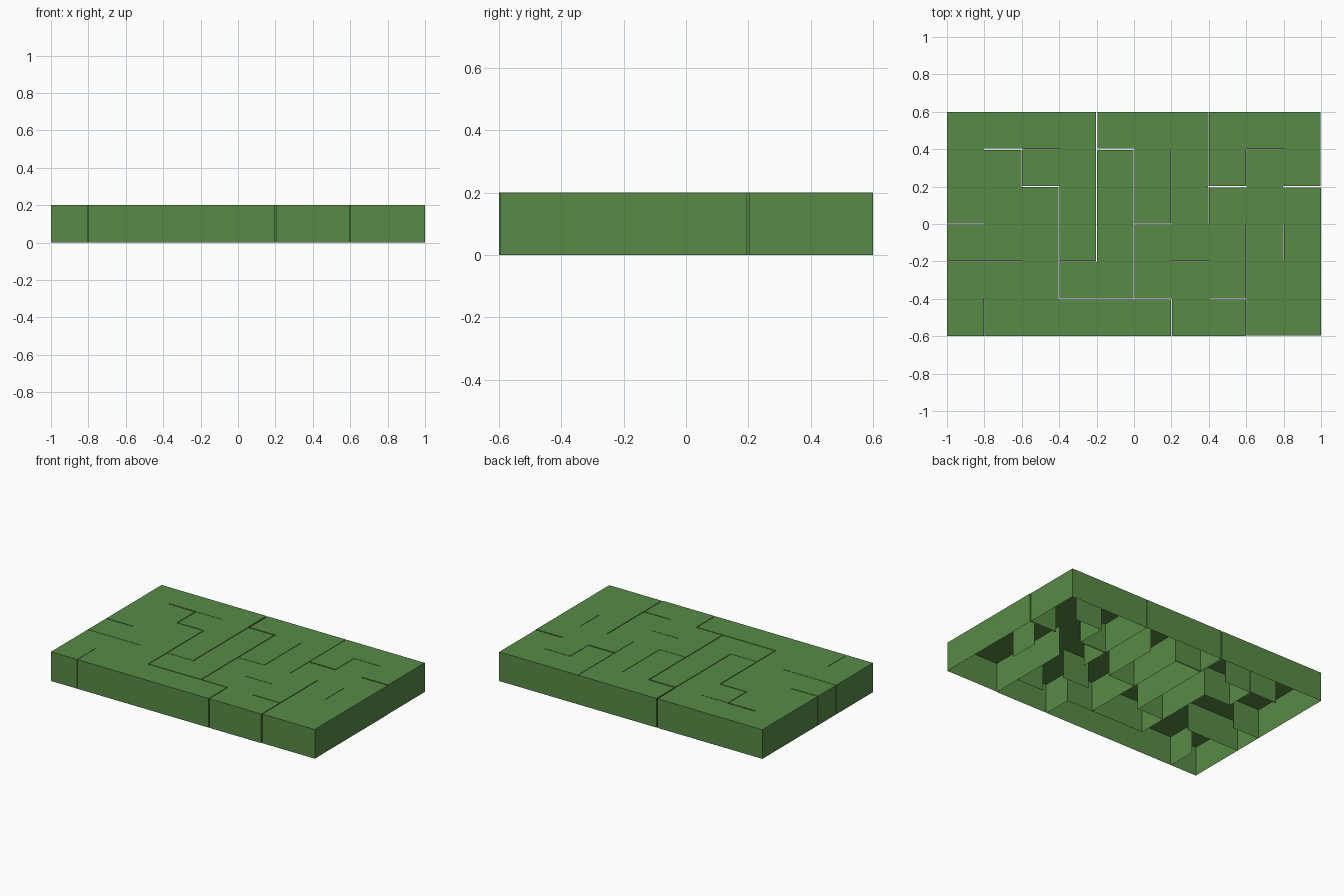
import bpy, bmesh

cube = bpy.data.objects.get("Cube")
if cube:
    bpy.data.objects.remove(cube, do_unlink=True)

CELL, HEIGHT = 0.2, 0.2
COLS, ROWS = 5, 3                      # half counts of cells each way
WIDE, MID, THIN = 0.008, 0.005, 0.003  # slit widths

# Slits in cell units: (line, start, end, width)
upright = [
    (-4, -3, -2, THIN), (-3, 1, 2, MID), (-2, -2, 1, MID),
    (-1, 2, 3, WIDE), (-1, -1, 2, MID), (0, -2, 2, MID),
    (1, 0, 2, THIN), (1, -3, -2, MID), (2, 0, 3, THIN),
    (3, 1, 2, THIN), (3, -3, 0, MID), (4, -1, 0, THIN),
    (5, 1, 3, MID),
]
level = [
    (2, -4, -3, WIDE), (2, -3, -2, THIN), (2, -1, 0, WIDE), (2, 3, 4, THIN),
    (1, -3, -2, MID), (1, 2, 3, WIDE), (1, 4, 5, WIDE),
    (0, -5, -4, MID), (0, 0, 1, THIN),
    (-1, -5, -3, THIN), (-1, -2, -1, THIN), (-1, 1, 2, THIN),
    (-2, -2, 1, MID), (-2, 2, 3, MID), (-3, 3, 5, WIDE),
]


def span(a, b, w):
    """Ends of a slit, stretched by half its width so corners join."""
    return round(a * CELL - w / 2, 4), round(b * CELL + w / 2, 4)


slits = [span(c, c, w) + span(a, b, w) for c, a, b, w in upright]
slits += [span(a, b, w) + span(c, c, w) for c, a, b, w in level]


def cuts(values, half):
    """Sorted grid lines clipped to the slab."""
    return sorted({max(-half, min(half, v)) for v in values} | {-half, half})


xs = cuts([v for s in slits for v in s[:2]], COLS * CELL)
ys = cuts([v for s in slits for v in s[2:]], round(ROWS * CELL, 4))

# Top sheet, leaving the slits open
bm = bmesh.new()
grid = [[bm.verts.new((x, y, HEIGHT)) for y in ys] for x in xs]
for i in range(len(xs) - 1):
    for j in range(len(ys) - 1):
        mx, my = (xs[i] + xs[i + 1]) / 2, (ys[j] + ys[j + 1]) / 2
        if not any(a < mx < b and c < my < d for a, b, c, d in slits):
            bm.faces.new((grid[i][j], grid[i + 1][j],
                          grid[i + 1][j + 1], grid[i][j + 1]))
bmesh.ops.delete(bm, geom=[v for v in bm.verts if not v.link_faces],
                 context='VERTS')

# Walls drop from every open edge; the underside stays open
rim = [e for e in bm.edges if e.is_boundary]
walls = bmesh.ops.extrude_edge_only(bm, edges=rim)["geom"]
bmesh.ops.translate(bm, vec=(0, 0, -HEIGHT),
                    verts=[g for g in walls if isinstance(g, bmesh.types.BMVert)])
bmesh.ops.dissolve_limit(bm, angle_limit=0.01, verts=bm.verts[:],
                         edges=bm.edges[:])

mesh = bpy.data.meshes.new("maze_hedge")
bm.to_mesh(mesh)
bm.free()
hedge = bpy.data.objects.new("maze_hedge", mesh)
bpy.context.collection.objects.link(hedge)

# Leaf green colour
green = bpy.data.materials.new("leaf_green")
green.use_nodes = True
color = (0.095, 0.26, 0.06, 1)
green.diffuse_color = color
green.node_tree.nodes["Principled BSDF"].inputs["Base Color"].default_value = color
mesh.materials.append(green)
